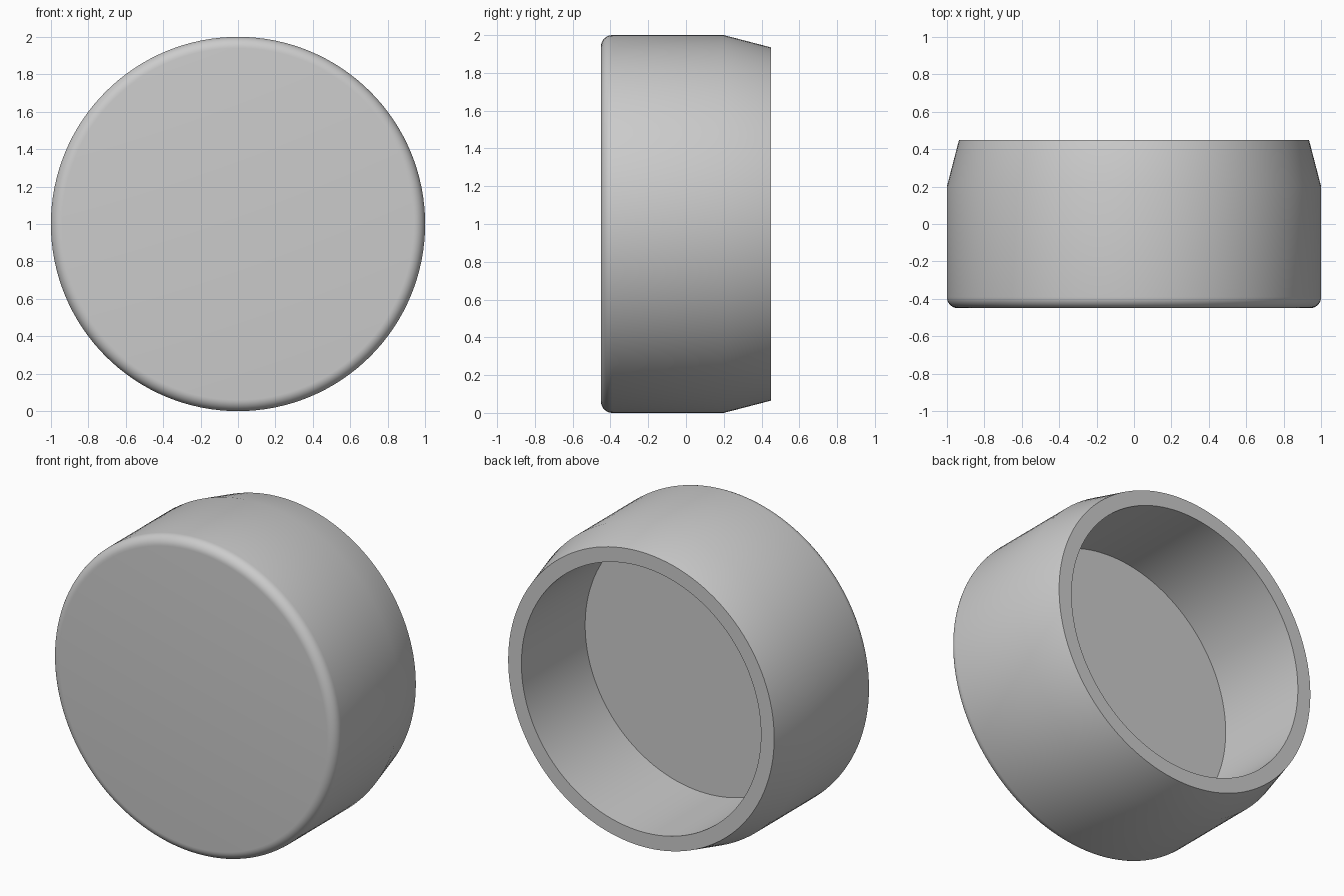
import bpy
import bmesh
import math

if "Cube" in bpy.data.objects:
    bpy.data.objects.remove(bpy.data.objects["Cube"])

SEGMENTS = 128
FILLET = 0.06

grey = bpy.data.materials.new("plain grey")
grey.diffuse_color = (0.6, 0.6, 0.6, 1)
grey.use_nodes = True
grey.node_tree.nodes["Principled BSDF"].inputs["Base Color"].default_value = grey.diffuse_color

# Half profile as (radius, y): front face, rounded edge, wall, taper, rim, recess
profile = [(0, -0.45)]
for i in range(9):
    a = math.pi / 2 * i / 8
    profile.append((1 - FILLET + FILLET * math.sin(a), -0.45 + FILLET - FILLET * math.cos(a)))
profile += [(1, 0.2), (0.935, 0.45), (0.842, 0.45), (0.842, -0.19), (0, -0.19)]

# Spin the profile around the front-to-back axis
bm = bmesh.new()
verts = [bm.verts.new((r, y, 0)) for r, y in profile]
edges = [bm.edges.new(pair) for pair in zip(verts, verts[1:])]
bmesh.ops.spin(bm, geom=verts + edges, cent=(0, 0, 0), axis=(0, 1, 0),
               angle=2 * math.pi, steps=SEGMENTS, use_duplicate=False)
bmesh.ops.remove_doubles(bm, verts=bm.verts, dist=0.0005)
bmesh.ops.recalc_face_normals(bm, faces=bm.faces)
mesh = bpy.data.meshes.new("cap")
bm.to_mesh(mesh)
bm.free()
mesh.materials.append(grey)

cap = bpy.data.objects.new("cap", mesh)
cap.location.z = 1
bpy.context.collection.objects.link(cap)

# Smooth walls with crisp rim and recess edges
bpy.context.view_layer.objects.active = cap
cap.select_set(True)
bpy.ops.object.shade_smooth_by_angle(angle=math.radians(30))
